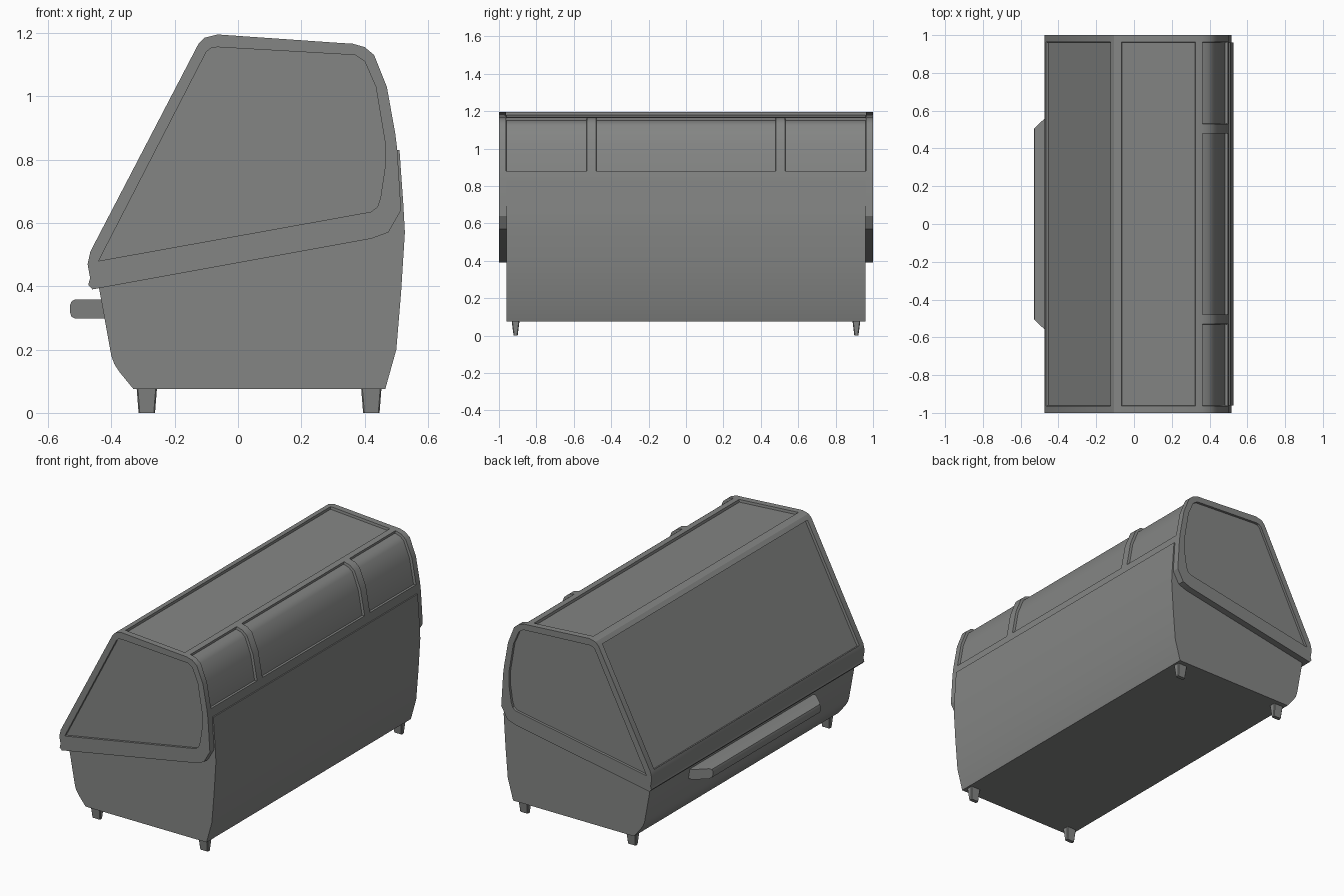
import bpy
import bmesh
import math

cube = bpy.data.objects.get("Cube")
if cube:
    bpy.data.objects.remove(cube, do_unlink=True)

grey = bpy.data.materials.new("container_grey")
grey.use_nodes = True
COLOUR = (0.23, 0.235, 0.23, 1)
grey.diffuse_color = COLOUR
grey.node_tree.nodes["Principled BSDF"].inputs["Base Color"].default_value = COLOUR


def finish(bm, name, angle=30):
    bmesh.ops.recalc_face_normals(bm, faces=bm.faces)
    mesh = bpy.data.meshes.new(name)
    bm.to_mesh(mesh)
    bm.free()
    mesh.materials.append(grey)
    obj = bpy.data.objects.new(name, mesh)
    bpy.context.collection.objects.link(obj)
    bpy.ops.object.select_all(action='DESELECT')
    obj.select_set(True)
    bpy.context.view_layer.objects.active = obj
    bpy.ops.object.shade_smooth_by_angle(angle=math.radians(angle))
    return obj


def sweep(bm, profile, stations, half_length=lambda x: 1):
    """Closed side skin of an x-z profile; returns the rings and the faces by (station, segment)."""
    rings = [[bm.verts.new((x, s * half_length(x), z)) for x, z in profile] for s in stations]
    faces = {}
    n = len(profile)
    for i in range(len(rings) - 1):
        a, b = rings[i], rings[i + 1]
        for j in range(n):
            k = (j + 1) % n
            faces[i, j] = bm.faces.new((a[j], a[k], b[k], b[j]))
    return rings, faces


def prism(name, profile, half_length):
    bm = bmesh.new()
    rings, _ = sweep(bm, profile, (-1, 1), half_length)
    for ring in rings:
        bm.faces.new(ring)
    return finish(bm, name)


# Lower bin body
prism("bin_body", [
    (-0.33, 0.075), (0.465, 0.075), (0.5, 0.2), (0.515, 0.38), (0.527, 0.57),
    (0.522, 0.66), (0.51, 0.83), (0.44, 0.83), (-0.43, 0.45), (-0.44, 0.4),
    (-0.4, 0.18), (-0.391, 0.155), (-0.375, 0.13)], lambda x: 0.96)

# Lid with recessed panels on its slope, top, back and ends
lid_profile = [
    (-0.46, 0.39), (-0.473, 0.405), (-0.467, 0.425), (-0.475, 0.47), (-0.466, 0.51),
    (-0.125, 1.165), (-0.105, 1.185), (-0.065, 1.195), (0.325, 1.168), (0.362, 1.166),
    (0.4, 1.155), (0.43, 1.13), (0.47, 1.03), (0.497, 0.88), (0.503, 0.83),
    (0.515, 0.64), (0.475, 0.57), (0.42, 0.55)]
end_panel = [
    (-0.44, 0.48), (-0.1, 1.14), (-0.085, 1.152), (-0.065, 1.155), (0.37, 1.13),
    (0.4, 1.11), (0.435, 1.03), (0.465, 0.85), (0.465, 0.78), (0.45, 0.68),
    (0.44, 0.65), (0.42, 0.635)]
SLOPE, TOP, BACK = range(4, 5), range(7, 8), range(9, 13)
DEPTH = 0.015

bm = bmesh.new()
rings, skin = sweep(bm, lid_profile, (-1, -0.963, -0.53, -0.48, 0.48, 0.53, 0.963, 1))

for ring, side in ((rings[0], -1), (rings[-1], 1)):
    rim = [bm.verts.new((x, side, z)) for x, z in end_panel]
    floor = [bm.verts.new((x, side * (1 - DEPTH), z)) for x, z in end_panel]
    border = []
    for loop in (ring, rim):
        for a, b in zip(loop, loop[1:] + loop[:1]):
            border.append(bm.edges.get((a, b)) or bm.edges.new((a, b)))
    bmesh.ops.triangle_fill(bm, edges=border, use_beauty=True, normal=(0, side, 0))
    for j in range(len(rim)):
        k = (j + 1) % len(rim)
        bm.faces.new((rim[j], rim[k], floor[k], floor[j]))
    bm.faces.new(floor)
bmesh.ops.recalc_face_normals(bm, faces=bm.faces)

panels = [(range(1, 6), SLOPE), (range(1, 6), TOP)]
panels += [((bay,), BACK) for bay in (1, 3, 5)]
for spans, segments in panels:
    region = [skin[i, j] for i in spans for j in segments]
    bmesh.ops.inset_region(bm, faces=region, thickness=0.002, depth=-DEPTH,
                           use_even_offset=True, use_boundary=True)
finish(bm, "lid")

# Front grab bar with slanted ends
prism("grab_bar", [
    (-0.42, 0.298), (-0.45, 0.298), (-0.515, 0.298), (-0.526, 0.304), (-0.53, 0.316),
    (-0.53, 0.341), (-0.526, 0.352), (-0.515, 0.358), (-0.45, 0.358), (-0.42, 0.358)],
    lambda x: min(0.58, 0.505 + (x + 0.53) * 0.95))

# Four tapered feet
for x, x_name in ((-0.288, "front"), (0.421, "back")):
    for side, y_name in ((-1, "right"), (1, "left")):
        bm = bmesh.new()
        bmesh.ops.create_cube(bm, size=1)
        for v in bm.verts:
            top = v.co.z > 0
            v.co.x = x + v.co.x * (0.066 if top else 0.052)
            v.co.y = side * 0.911 + v.co.y * (0.045 if top else 0.022)
            v.co.z = 0.09 if top else 0
        bmesh.ops.bevel(bm, geom=[e for e in bm.edges if abs(e.verts[0].co.z - e.verts[1].co.z) > 0.01],
                        offset=0.004, segments=1, affect='EDGES')
        finish(bm, f"foot_{x_name}_{y_name}")
